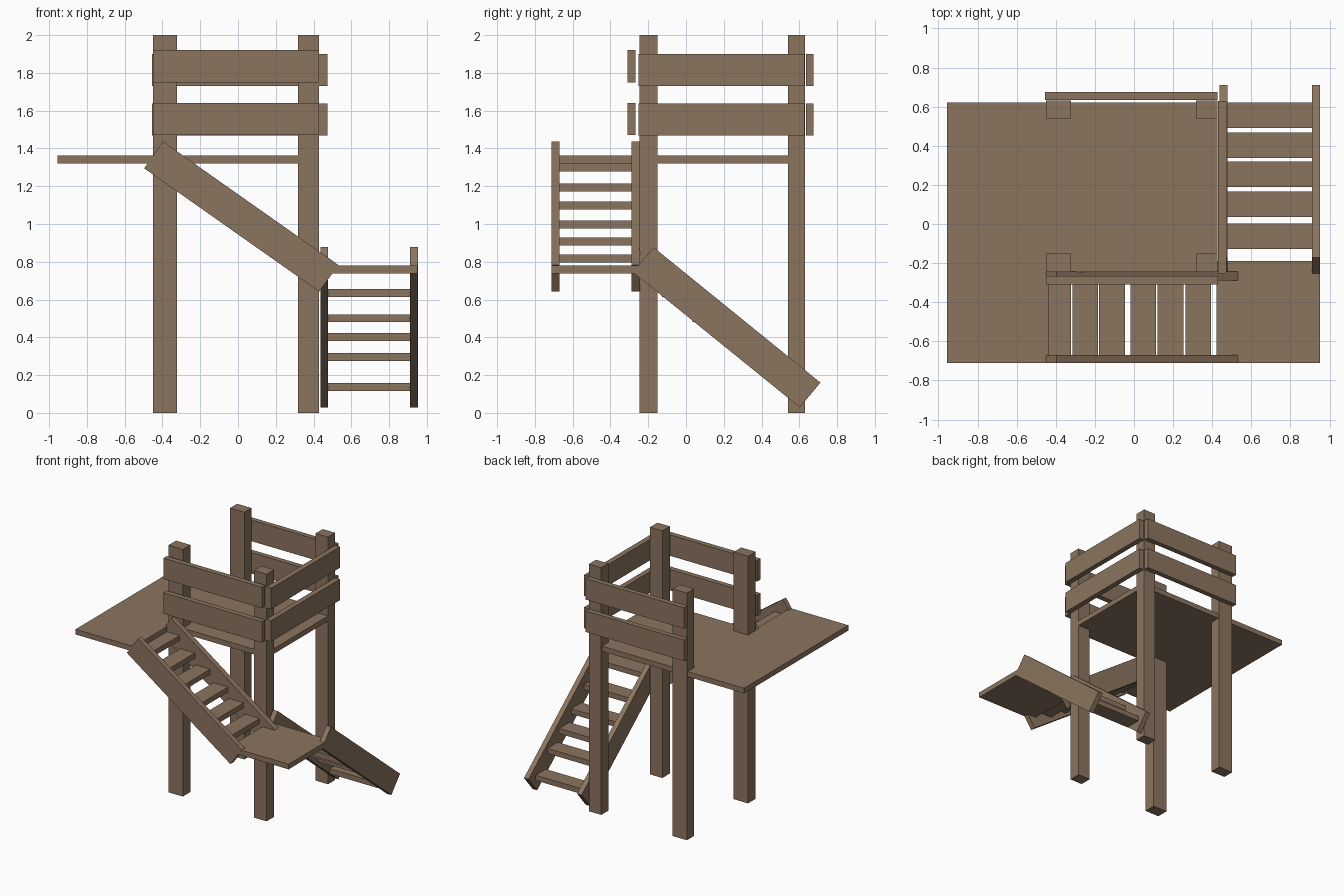
import bpy

if "Cube" in bpy.data.objects:
    bpy.data.objects.remove(bpy.data.objects["Cube"])

wood = bpy.data.materials.new("brown wood")
wood.diffuse_color = (0.26, 0.178, 0.116, 1)
wood.use_nodes = True
wood.node_tree.nodes["Principled BSDF"].inputs["Base Color"].default_value = wood.diffuse_color


def mesh_object(name, verts, faces):
    me = bpy.data.meshes.new(name)
    me.from_pydata(verts, [], faces)
    me.materials.append(wood)
    ob = bpy.data.objects.new(name, me)
    bpy.context.collection.objects.link(ob)
    return ob


def prism(name, outline, axis, lo, hi):
    """Extrude a 2D outline along axis (0=x, 1=y, 2=z) from lo to hi."""
    n = len(outline)
    verts = []
    for d in (lo, hi):
        for p in outline:
            v = list(p)
            v.insert(axis, d)
            verts.append(v)
    faces = [tuple(range(n))[::-1], tuple(range(n, 2 * n))]
    faces += [(i, (i + 1) % n, n + (i + 1) % n, n + i) for i in range(n)]
    ob = mesh_object(name, verts, faces)
    import bmesh
    bm = bmesh.new()
    bm.from_mesh(ob.data)
    bmesh.ops.recalc_face_normals(bm, faces=bm.faces)
    bm.to_mesh(ob.data)
    bm.free()
    return ob


def box(name, x0, x1, y0, y1, z0, z1):
    return prism(name, [(x0, y0), (x1, y0), (x1, y1), (x0, y1)], 2, z0, z1)


# Four tower posts
for xn, x0, x1 in (("left", -0.45, -0.322), ("right", 0.317, 0.428)):
    for yn, y0, y1 in (("front", -0.246, -0.15), ("back", 0.54, 0.631)):
        box(f"{yn}_{xn}_post", x0, x1, y0, y1, 0, 2)

# L-shaped upper deck
prism("upper_deck", [(-0.956, -0.712), (-0.434, -0.712), (-0.434, -0.245),
                     (0.428, -0.245), (0.428, 0.622), (-0.956, 0.622)], 2, 1.32, 1.362)

# Guard rails, two boards per side
for level, zf, zb in (("lower", 1.47, 1.468), ("upper", 1.75, 1.73)):
    box(f"{level}_front_rail", -0.45, 0.43, -0.31, -0.267, zf, zf + 0.17)
    box(f"{level}_back_rail", -0.456, 0.428, 0.634, 0.675, zb, zb + 0.17)
    box(f"{level}_right_rail", 0.43, 0.473, -0.252, 0.628, zb, zb + 0.17)

# Upper stair along the front
side = [(-0.497, 1.295), (-0.397, 1.437), (0.532, 0.783), (0.43, 0.642)]
box_y = (("outer", -0.712, -0.67), ("inner", -0.288, -0.243))
for n, y0, y1 in box_y:
    prism(f"upper_stair_{n}_stringer", side, 1, y0, y1)
steps = [(-0.452, 1.278), (-0.315, 1.173), (-0.178, 1.078),
         (-0.018, 0.977), (0.121, 0.886), (0.264, 0.797)]
for i, (x, z) in enumerate(steps):
    box(f"upper_stair_tread_{i + 1}", x, x + 0.131, -0.67, -0.288, z, z + 0.042)

# Corner landing
box("landing", 0.421, 0.951, -0.711, -0.19, 0.738, 0.78)

# Lower stair along the right side
side = [(-0.282, 0.745), (-0.172, 0.877), (0.712, 0.16), (0.602, 0.029)]
for n, x0, x1 in (("inner", 0.436, 0.477), ("outer", 0.911, 0.952)):
    prism(f"lower_stair_{n}_stringer", side, 0, x0, x1)
steps = [(-0.127, 0.613), (0.035, 0.48), (0.19, 0.38), (0.338, 0.275), (0.491, 0.116)]
for i, (y, z) in enumerate(steps):
    box(f"lower_stair_tread_{i + 1}", 0.477, 0.911, y, y + 0.13, z, z + 0.042)
